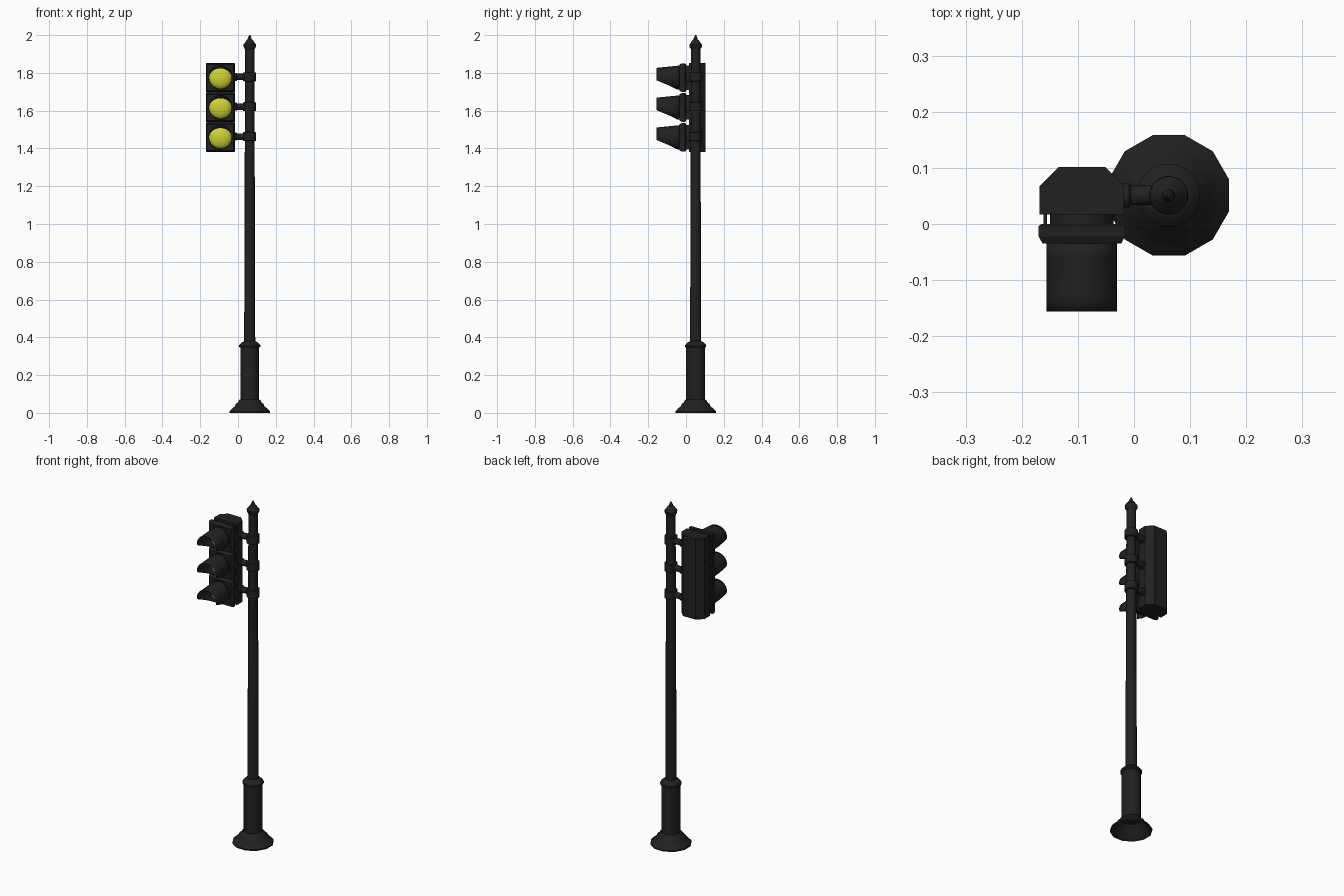
import bpy, bmesh, math
from mathutils import Vector

if "Cube" in bpy.data.objects:
    bpy.data.objects.remove(bpy.data.objects["Cube"])

PX, PY = 0.062, 0.051          # pole axis
HX = -0.093                    # signal head centre
LAMPS = [1.775, 1.617, 1.459]  # lamp heights


def material(name, rgb):
    m = bpy.data.materials.new(name)
    m.diffuse_color = (*rgb, 1)
    m.use_nodes = True
    m.node_tree.nodes["Principled BSDF"].inputs["Base Color"].default_value = m.diffuse_color
    return m


BLACK = material("black_paint", (0.015, 0.015, 0.015))
YELLOW = material("yellow_lens", (0.62, 0.64, 0.04))


def finish(name, bm, mat=BLACK, angle=40):
    bmesh.ops.recalc_face_normals(bm, faces=bm.faces)
    me = bpy.data.meshes.new(name)
    bm.to_mesh(me)
    bm.free()
    ob = bpy.data.objects.new(name, me)
    bpy.context.collection.objects.link(ob)
    me.materials.append(mat)
    bpy.ops.object.select_all(action='DESELECT')
    ob.select_set(True)
    bpy.context.view_layer.objects.active = ob
    bpy.ops.object.shade_smooth_by_angle(angle=math.radians(angle))
    return ob


def loft(name, rings, caps=(True, True), mat=BLACK, angle=40):
    """Skin a list of closed point rings."""
    bm = bmesh.new()
    vs = [[bm.verts.new(p) for p in r] for r in rings]
    n = len(vs[0])
    for a, b in zip(vs, vs[1:]):
        for i in range(n):
            j = (i + 1) % n
            bm.faces.new((a[i], a[j], b[j], b[i]))
    if caps[0]:
        bm.faces.new(vs[0])
    if caps[1]:
        bm.faces.new(vs[-1])
    return finish(name, bm, mat, angle)


def lathe(name, profile, origin, axis='Z', sides=12, caps=(True, True), mat=BLACK):
    """Revolve (radius, offset) pairs about an axis."""
    o, rings = Vector(origin), []
    for r, h in profile:
        ring = []
        for i in range(sides):
            a = math.tau * (i + 0.5) / sides
            c, s = r * math.cos(a), r * math.sin(a)
            ring.append(o + Vector({'X': (h, c, s), 'Y': (c, h, s), 'Z': (c, s, h)}[axis]))
        rings.append(ring)
    return loft(name, rings, caps, mat)


def box(name, x0, x1, y0, y1, z0, z1):
    return loft(name, [[(x0, y0, z), (x1, y0, z), (x1, y1, z), (x0, y1, z)] for z in (z0, z1)])


# Flared base, open underneath
lathe("base_flare", [(0.111, 0), (0.111, 0.008), (0.098, 0.022), (0.08, 0.036), (0.076, 0.048),
                     (0.064, 0.056), (0.060, 0.066), (0.051, 0.072)], (PX, PY, 0), caps=(False, True))
# Lower column with collar
lathe("base_column", [(0.051, 0.068), (0.051, 0.345), (0.057, 0.35), (0.057, 0.358),
                      (0.045, 0.372), (0.030, 0.38)], (PX, PY, 0), sides=16)
# Tapered pole and finial
lathe("pole", [(0.030, 0.37), (0.025, 1.94)], (PX, PY, 0), sides=16)
lathe("pole_finial", [(0.026, 1.925), (0.033, 1.938), (0.034, 1.95), (0.028, 1.957), (0.018, 1.972),
                      (0.011, 1.978), (0.010, 1.985), (0.003, 2.0)], (PX, PY, 0), sides=16)

# Rear housing with chamfered back corners
outline = [(-0.075, 0.017), (0.075, 0.017), (0.075, 0.068), (0.041, 0.102), (-0.041, 0.102), (-0.075, 0.068)]
loft("rear_housing", [[(HX + x, y, z) for x, y in outline] for z in (1.381, 1.853)], angle=30)


def visor(z0):
    """Hood: full reach over the top and sides, cut back underneath."""
    bm = bmesh.new()
    n, steps, grid = 28, 5, []
    for i in range(n):
        a = math.tau * i / n
        below = max(0.0, -math.sin(a) - 0.3) / 0.7
        reach = 0.122 * (1 - 0.9 * below ** 0.75)
        col = []
        for k in range(steps + 1):
            d = reach * k / steps
            drop = 0.1 * d * max(0, math.sin(a))
            col.append(bm.verts.new((HX + 0.063 * math.cos(a), -0.034 - d,
                                     z0 + 0.064 * math.sin(a) - drop)))
        grid.append(col)
    for i in range(n):
        p, q = grid[i], grid[(i + 1) % n]
        for k in range(steps):
            bm.faces.new((p[k], q[k], q[k + 1], p[k + 1]))
    ob = finish("visor", bm)
    mod = ob.modifiers.new("thickness", 'SOLIDIFY')
    mod.thickness = 0.003
    mod.offset = -1


for z in LAMPS:
    # Bevelled front door
    rings = []
    for w, h, y in ((0.072, 0.071, 0.0), (0.077, 0.076, -0.004), (0.077, 0.076, -0.022), (0.070, 0.069, -0.035)):
        rings.append([(HX - w, y, z - h), (HX + w, y, z - h), (HX + w, y, z + h), (HX - w, y, z + h)])
    loft("front_door", rings, angle=25)
    # Round neck joining door and housing
    lathe("lamp_neck", [(0.057, -0.004), (0.057, 0.02)], (HX, 0, z), 'Y', 24)
    # Hinges and latches on both sides
    for s in (-1, 1):
        for dz in (-0.045, 0.045):
            x = HX + s * 0.065
            box("door_hinge", x - 0.003, x + 0.003, -0.004, 0.02, z + dz - 0.02, z + dz + 0.02)
    # Domed lens
    dome = [(0.0605 * math.cos(t), -0.034 - 0.028 * math.sin(t))
            for t in [math.radians(d) for d in (0, 15, 30, 45, 60, 75, 87)]]
    lathe("lens", dome, (HX, 0, z), 'Y', 28, mat=YELLOW)
    visor(z)
    # Bracket arm, flange and pole clamp
    zb = z + 0.004
    lathe("bracket_arm", [(0.022, HX + 0.07), (0.022, HX + 0.084), (0.018, HX + 0.088), (0.018, PX)],
          (0, PY, zb), 'X', 12)
    lathe("pole_clamp", [(0.028, -0.024), (0.035, -0.022), (0.035, 0.022), (0.028, 0.024)],
          (PX, PY, zb), sides=16)
